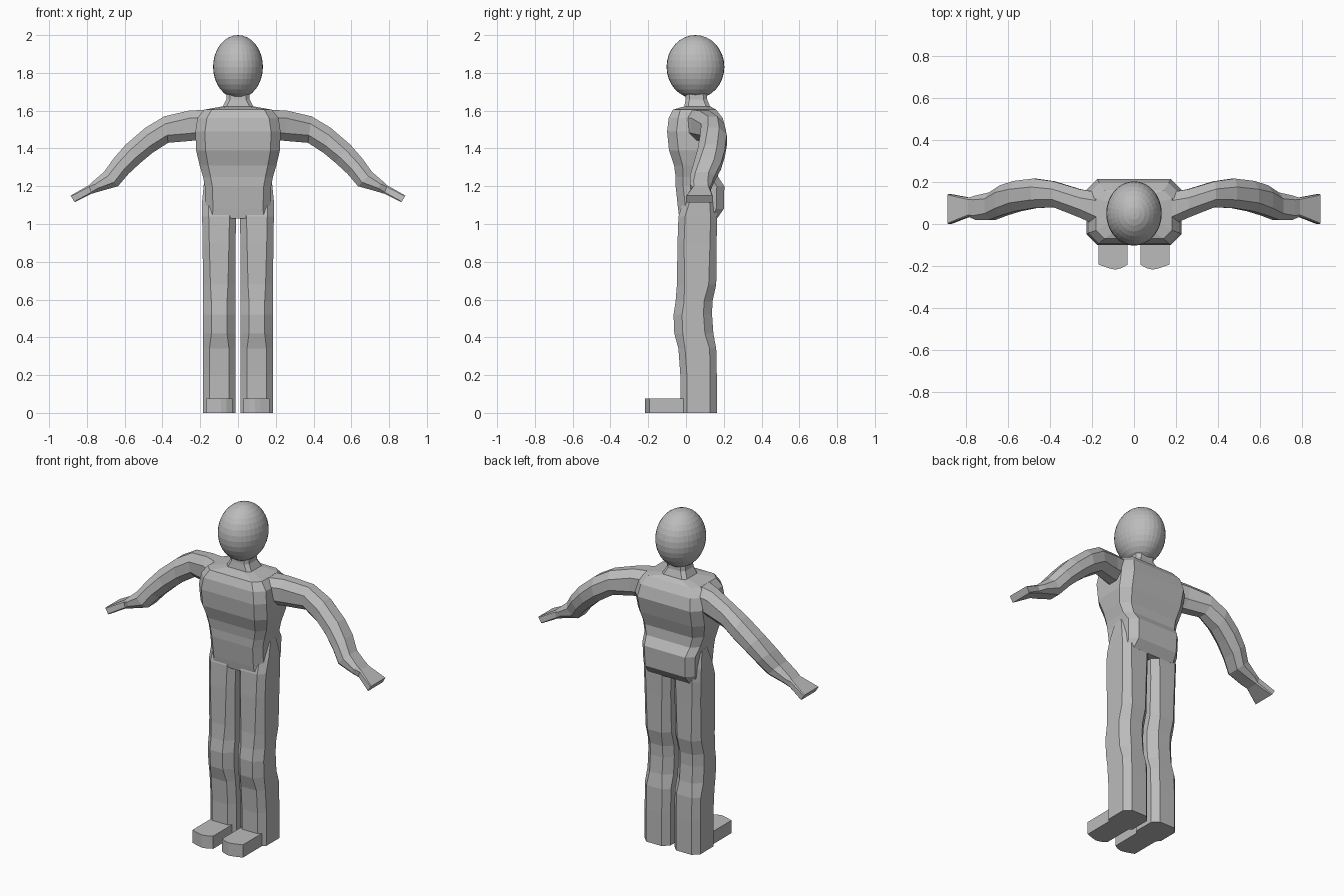
import bpy, bmesh
from mathutils import Vector

grey = bpy.data.materials.new("plain grey")
grey.diffuse_color = (0.5, 0.5, 0.5, 1)


def ring(c, a, b, cut):
    """Chamfered rectangle (8 points) around c with half-axes a and b."""
    ka = 1 - min(0.6, cut / a.length)
    kb = 1 - min(0.6, cut / b.length)
    uv = [(ka, -1), (1, -kb), (1, kb), (ka, 1), (-ka, 1), (-1, kb), (-1, -kb), (-ka, -1)]
    return [c + a * u + b * v for u, v in uv]


def flat_ring(x0, x1, y0, y1, z, cut):
    return ring(Vector(((x0 + x1) / 2, (y0 + y1) / 2, z)),
                Vector(((x1 - x0) / 2, 0, 0)), Vector((0, (y1 - y0) / 2, 0)), cut)


def loft(name, rings, side=1):
    bm = bmesh.new()
    loops = [[bm.verts.new((p.x * side, p.y, p.z)) for p in r] for r in rings]
    n = len(loops[0])
    for lo, hi in zip(loops, loops[1:]):
        for i in range(n):
            j = (i + 1) % n
            bm.faces.new((lo[i], lo[j], hi[j], hi[i]))
    bm.faces.new(loops[0][::-1])
    bm.faces.new(loops[-1])
    bmesh.ops.recalc_face_normals(bm, faces=bm.faces)
    me = bpy.data.meshes.new(name)
    bm.to_mesh(me)
    bm.free()
    ob = bpy.data.objects.new(name, me)
    me.materials.append(grey)
    bpy.context.collection.objects.link(ob)
    return ob


# Head
bpy.ops.mesh.primitive_uv_sphere_add(segments=32, ring_count=16, radius=1, location=(0, 0.05, 1.832))
head = bpy.context.object
head.name = "head"
head.scale = (0.132, 0.153, 0.168)
head.data.materials.append(grey)

# Torso: half width, front y, back y, z, corner cut
torso = [(.168, -.035, .165, 1.03, .03), (.172, -.042, .200, 1.08, .04),
         (.176, -.055, .203, 1.20, .04), (.185, -.055, .170, 1.25, .04),
         (.203, -.063, .165, 1.31, .045), (.222, -.090, .190, 1.39, .05),
         (.225, -.100, .213, 1.49, .05), (.215, -.092, .195, 1.56, .05),
         (.180, -.070, .160, 1.605, .04), (.085, -.010, .130, 1.622, .03)]
loft("torso", [flat_ring(-w, w, f, b, z, c) for w, f, b, z, c in torso])

# Neck
loft("neck", [flat_ring(-w, w, f, b, z, .02) for w, f, b, z in
              [(.085, -.010, .130, 1.615), (.062, -.002, .112, 1.66), (.06, 0, .11, 1.71)]])

# Leg: inner x, outer x, front y, back y, z, corner cut
leg = [(.013, .186, -.030, .163, 0.0, .035), (.013, .186, -.030, .163, .20, .035),
       (.013, .186, -.040, .160, .34, .035), (.013, .186, -.062, .145, .42, .045),
       (.013, .186, -.066, .138, .52, .045), (.013, .186, -.055, .140, .59, .045),
       (.013, .186, -.048, .160, .68, .04), (.013, .187, -.045, .162, .90, .035),
       (.010, .190, -.040, .165, 1.04, .035), (.020, .190, -.015, .160, 1.12, .035),
       (.030, .180, .020, .140, 1.22, .035)]

# Arm: upper edge x and z, lower edge x and z, front y, back y, corner cut
arm = [(.17, 1.605, .17, 1.45, -.01, .150, .04), (.26, 1.60, .25, 1.44, .03, .165, .04),
       (.39, 1.57, .37, 1.43, .08, .203, .04), (.49, 1.51, .455, 1.375, .075, .216, .04),
       (.595, 1.42, .515, 1.325, .06, .205, .04), (.66, 1.345, .58, 1.265, .04, .185, .035),
       (.71, 1.275, .635, 1.20, .02, .15, .03), (.765, 1.228, .735, 1.172, .02, .135, .02),
       (.79, 1.205, .775, 1.16, .035, .125, .008), (.886, 1.15, .865, 1.115, 0, .142, .004)]


def arm_ring(tx, tz, bx, bz, y0, y1, cut):
    ym = (y0 + y1) / 2
    top, bottom = Vector((tx, ym, tz)), Vector((bx, ym, bz))
    return ring((top + bottom) / 2, (top - bottom) / 2, Vector((0, (y1 - y0) / 2, 0)), cut)


# Foot outline with a slightly pointed toe
foot = [(.03, .03), (.03, -.193), (.06, -.21), (.09, -.217), (.12, -.21), (.168, -.193), (.168, .03)]

for side, label in ((1, "left"), (-1, "right")):
    loft(label + "_leg", [flat_ring(*s) for s in leg], side)
    loft(label + "_arm", [arm_ring(*s) for s in arm], side)
    loft(label + "_foot", [[Vector((x, y, z)) for x, y in foot] for z in (0, .077)], side)
